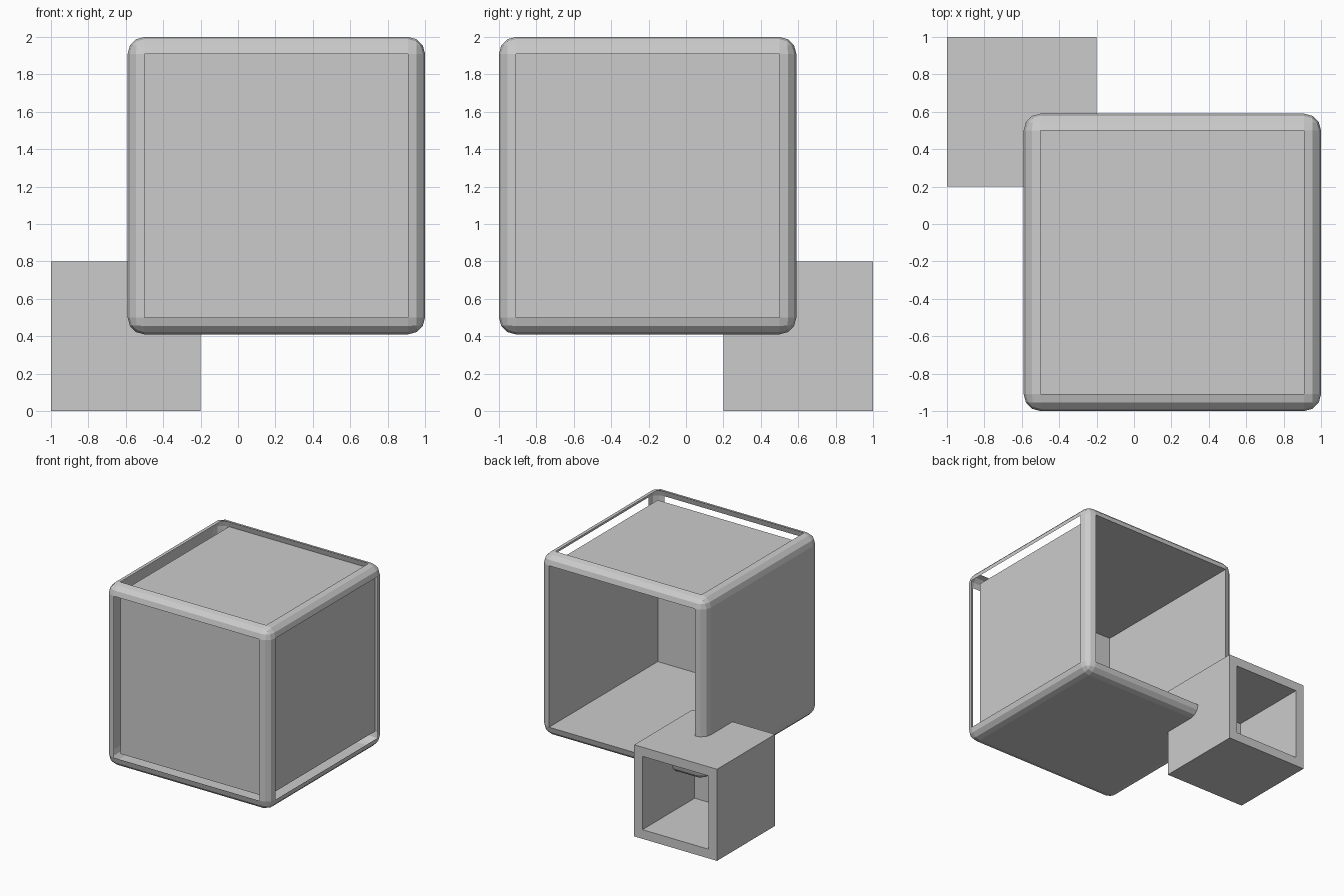
import bpy, bmesh
from mathutils import Vector

if "Cube" in bpy.data.objects:
    bpy.data.objects.remove(bpy.data.objects["Cube"])


def box(bm, lo, hi):
    """Add an axis-aligned box between two corners and return its verts."""
    lo, hi = Vector(lo), Vector(hi)
    verts = bmesh.ops.create_cube(bm, size=1)["verts"]
    mid, size = (lo + hi) / 2, hi - lo
    for v in verts:
        v.co = mid + v.co * size
    return verts


def delete_sides(bm, directions, min_area):
    """Remove the large flat faces that point in the given directions."""
    bm.normal_update()
    gone = [f for f in bm.faces if f.calc_area() > min_area
            and any(f.normal.dot(Vector(d)) > 0.999 for d in directions)]
    bmesh.ops.delete(bm, geom=gone, context='FACES')


def make_object(name, bm):
    mesh = bpy.data.meshes.new(name)
    bm.to_mesh(mesh)
    bm.free()
    obj = bpy.data.objects.new(name, mesh)
    bpy.context.collection.objects.link(obj)
    return obj


R = 0.09
LO, HI = Vector((-0.59, -1.0, 0.41)), Vector((1.0, 0.59, 2.0))

# Large outer shell: rounded edges, open on the front, right, top and back
bm = bmesh.new()
box(bm, LO, HI)
bmesh.ops.bevel(bm, geom=bm.edges[:], offset=R, offset_type='OFFSET',
                segments=3, profile=0.5, affect='EDGES', clamp_overlap=True)
delete_sides(bm, [(0, -1, 0), (1, 0, 0), (0, 0, 1), (0, 1, 0)], 1.0)
make_object("large_box_outer_shell", bm)

# Large inner lining: recessed walls that run out to the rim of the back opening
bm = bmesh.new()
box(bm, LO + Vector((R, R, R)), HI - Vector((R, 0, R)))
delete_sides(bm, [(0, 1, 0)], 1.0)
bmesh.ops.reverse_faces(bm, faces=bm.faces[:])
make_object("large_box_inner_lining", bm)

# Small box: thick walls, open at the back
bm = bmesh.new()
box(bm, (-1, 0.2, 0), (-0.2, 1, 0.8))
delete_sides(bm, [(0, 1, 0)], 0.1)
small = make_object("small_box", bm)
walls = small.modifiers.new("wall_thickness", 'SOLIDIFY')
walls.thickness = 0.08
walls.offset = -1
walls.use_even_offset = True
